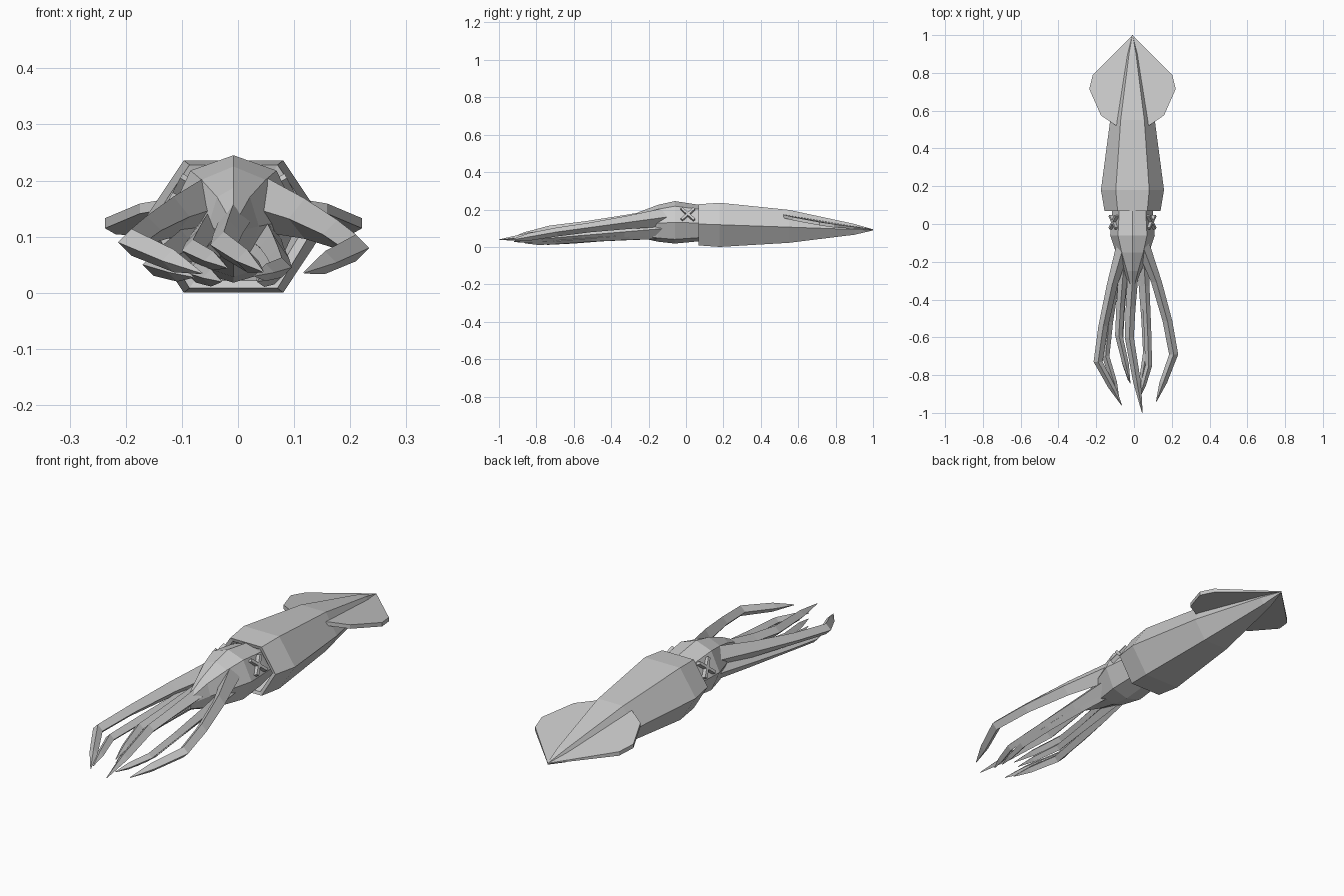
import bpy, bmesh, math
from mathutils import Vector, Matrix

if "Cube" in bpy.data.objects:
    bpy.data.objects.remove(bpy.data.objects["Cube"])

CX = -0.008  # body midline
SIDES = ((-1, "left"), (1, "right"))


def finish(name, bm):
    bmesh.ops.recalc_face_normals(bm, faces=bm.faces[:])
    me = bpy.data.meshes.new(name)
    bm.to_mesh(me)
    bm.free()
    ob = bpy.data.objects.new(name, me)
    bpy.context.collection.objects.link(ob)


def loft(name, rings):
    """Skin equal-sized rings of points and cap both ends."""
    bm = bmesh.new()
    vs = [[bm.verts.new(p) for p in r] for r in rings]
    n = len(vs[0])
    for a, b in zip(vs, vs[1:]):
        for i in range(n):
            j = (i + 1) % n
            bm.faces.new((a[i], a[j], b[j], b[i]))
    bm.faces.new(vs[0])
    bm.faces.new(vs[-1])
    finish(name, bm)


# Mantle: hexagonal shell with an open collar
def hexagon(y, side, top, bottom):
    mid = 0.09 + 0.035 * (1 - y)
    flat = side * 0.53
    return [(CX + x, y, z) for x, z in (
        (-flat, top), (flat, top), (side, mid),
        (flat, bottom), (-flat, bottom), (-side, mid))]


loft("mantle", [hexagon(*s) for s in (
    (0.19, 0.10, 0.19, 0.05), (0.072, 0.13, 0.213, 0.022), (0.068, 0.148, 0.228, 0.008),
    (0.18, 0.167, 0.236, 0.0), (0.55, 0.118, 0.198, 0.022),
    (0.9, 0.035, 0.123, 0.065), (1.0, 0.002, 0.094, 0.088))])

# Tail fins: thin plates drooping outward and toward the tip
outline = ((0, 1), (0.21, 0.79), (0.229, 0.715), (0.167, 0.575), (0.085, 0.52))
for side, label in SIDES:
    loft("tail_fin_" + label, [
        [(CX + side * x, y, 0.092 + 0.16 * (1 - y) - 0.06 * x + d * min(1, 0.2 + 5 * (1 - y)))
         for x, y in outline] for d in (-0.009, 0.009)])


# Head: ridged eight-sided block tapering between the arms
def octagon(y, side, top, bottom):
    mid = (top + bottom) / 2
    w, h = side * 0.65, (top - bottom) / 2
    return [(CX + x, y, z) for x, z in (
        (0, top), (w, mid + h * 0.76), (side, mid), (w, mid - h * 0.8),
        (0, bottom), (-w, mid - h * 0.8), (-side, mid), (-w, mid + h * 0.76))]


loft("head", [octagon(*s) for s in (
    (0.19, 0.09, 0.19, 0.05), (0.07, 0.108, 0.225, 0.03), (-0.06, 0.118, 0.245, 0.018),
    (-0.15, 0.088, 0.225, 0.028), (-0.25, 0.045, 0.187, 0.05), (-0.34, 0.012, 0.14, 0.08))])

# Crossed eyes
for side, label in SIDES:
    bm = bmesh.new()
    place = (Matrix.Translation((CX + side * 0.1, 0.01, 0.174))
             @ Matrix.Rotation(-side * math.radians(28), 4, 'Y'))
    for turn in (-45, 45):
        bmesh.ops.create_cube(bm, size=1, matrix=place
                              @ Matrix.Rotation(math.radians(turn), 4, 'X')
                              @ Matrix.Diagonal((0.02, 0.013, 0.095, 1)))
    finish("crossed_eye_" + label, bm)


# Arms: four-sided and tapering, bowed out to an elbow, then bent in to a point
def arm(name, root, elbow, tip, size):
    root, elbow, tip = (Vector(p) for p in (root, elbow, tip))
    points = []
    for t in (0, 0.35, 0.7, 1):
        p = root.lerp(elbow, t)
        p.x += (elbow.x - root.x) * 0.5 * t * (1 - t)
        points.append(p)
    points += [elbow.lerp(tip, 0.6), tip]
    widths = (1.7, 1.2, 1.08, 1, 0.85, 0.08)
    rings = []
    for p, k in zip(points, widths):
        w = size * k
        h = w * (1.25 if p.y > -0.4 else 1)
        rings.append([p + Vector(o) for o in ((-w, 0, 0), (0, 0, h), (w, 0, 0), (0, 0, -h))])
    loft("arm_" + name, rings)


arm("upper_left", (-0.05, -0.1, 0.16), (-0.19, -0.73, 0.09), (-0.065, -0.96, 0.035), 0.024)
arm("upper_right", (0.04, -0.1, 0.16), (0.21, -0.69, 0.08), (0.118, -0.94, 0.036), 0.024)
arm("side_left", (-0.06, -0.1, 0.1), (-0.15, -0.7, 0.05), (-0.08, -0.92, 0.028), 0.02)
arm("side_right", (0.045, -0.1, 0.1), (0.078, -0.75, 0.045), (0.03, -0.92, 0.03), 0.018)
arm("middle_left", (-0.04, -0.1, 0.12), (-0.08, -0.59, 0.075), (-0.02, -0.845, 0.045), 0.02)
arm("middle", (0.01, -0.1, 0.15), (-0.025, -0.6, 0.085), (0.044, -1.0, 0.038), 0.024)
arm("lower_left", (-0.035, -0.1, 0.08), (-0.075, -0.6, 0.036), (-0.03, -0.83, 0.02), 0.018)
arm("lower_right", (0.025, -0.1, 0.08), (0.065, -0.68, 0.032), (0.035, -0.86, 0.02), 0.017)
